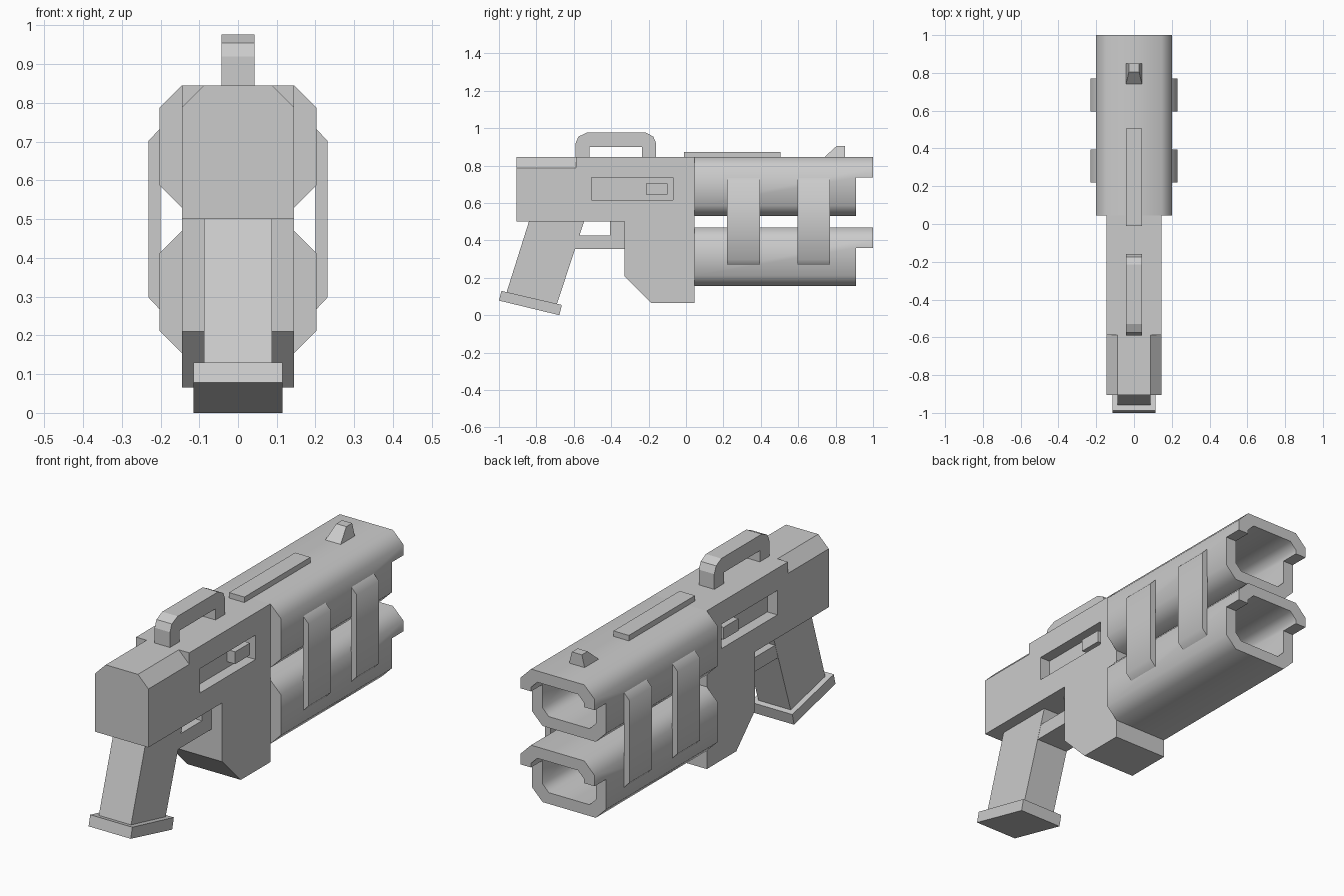
import bpy, bmesh
from mathutils import Vector

if "Cube" in bpy.data.objects:
    bpy.data.objects.remove(bpy.data.objects["Cube"])


def prism(name, pts, axis, a, b):
    """Extrude a profile: axis X takes (y, z) points, axis Y takes (x, z)."""
    bm = bmesh.new()
    place = (lambda p, t: (t, p[0], p[1])) if axis == 'X' else (lambda p, t: (p[0], t, p[1]))
    face = bm.faces.new([bm.verts.new(place(p, a)) for p in pts])
    ext = bmesh.ops.extrude_face_region(bm, geom=[face])
    d = Vector((b - a, 0, 0)) if axis == 'X' else Vector((0, b - a, 0))
    bmesh.ops.translate(bm, vec=d, verts=[v for v in ext['geom'] if isinstance(v, bmesh.types.BMVert)])
    bmesh.ops.recalc_face_normals(bm, faces=bm.faces)
    me = bpy.data.meshes.new(name)
    bm.to_mesh(me)
    bm.free()
    ob = bpy.data.objects.new(name, me)
    bpy.context.collection.objects.link(ob)
    return ob


def rect(a0, a1, b0, b1):
    return [(a0, b0), (a1, b0), (a1, b1), (a0, b1)]


def octagon(w, h, c, z):
    return [(w - c, z - h), (w, z - h + c), (w, z + h - c), (w - c, z + h),
            (c - w, z + h), (-w, z + h - c), (-w, z - h + c), (c - w, z - h)]


def cut(ob, cutter):
    m = ob.modifiers.new("cut", 'BOOLEAN')
    m.operation, m.solver, m.object = 'DIFFERENCE', 'EXACT', cutter
    bpy.context.view_layer.objects.active = ob
    bpy.ops.object.modifier_apply(modifier=m.name)
    bpy.data.objects.remove(cutter)


def smooth(ob):
    bpy.ops.object.select_all(action='DESELECT')
    ob.select_set(True)
    bpy.context.view_layer.objects.active = ob
    bpy.ops.object.shade_smooth_by_angle(angle=1.0)


# Receiver with front block, rear chamfers and side recesses
W = 0.145
receiver = prism("receiver", [(-.905, .5), (-.33, .5), (-.33, .21), (-.185, .065),
                              (.045, .065), (.045, .845), (-.905, .845)], 'X', -W, W)
for s in (-1, 1):
    cut(receiver, prism("chamfer_cutter", [(s * .088, .845), (s * .145, .788), (s * .2, .788),
                                           (s * .2, .9), (s * .088, .9)], 'Y', -1, -.587))
    cut(receiver, prism("recess_cutter", rect(-.505, -.07, .615, .735), 'X', s * .09, s * .2))
    prism("bolt_handle", rect(-.215, -.1, .645, .705), 'X', s * .085, s * .135)

# Grip, base plate and trigger guard
prism("grip", [(-.84, .5), (-.545, .5), (-.69, .06), (-.96, .12)], 'X', -.088, .088)
prism("grip_base", [(-.987, .13), (-.664, .055), (-.677, 0), (-1, .078)], 'X', -.115, .115)
prism("trigger_guard", [(-.6, .355), (-.33, .355), (-.33, .5), (-.405, .5),
                        (-.405, .425), (-.58, .425)], 'X', -.087, .087)

# Carry handle, top rail and front sight
prism("carry_handle", [(-.59, .84), (-.59, .92), (-.575, .955), (-.53, .976), (-.215, .976),
                       (-.175, .955), (-.16, .92), (-.16, .84), (-.235, .84), (-.235, .9),
                       (-.515, .9), (-.515, .84)], 'X', -.042, .042)
prism("top_rail", rect(-.01, .505, .84, .872), 'X', -.042, .042)
sight = prism("front_sight", [(.74, .845), (.805, .904), (.85, .904), (.85, .845)], 'X', -.042, .042)
for v in sight.data.vertices:
    if v.co.z > .87:
        v.co.x *= .65

# Two hollow barrels with stepped muzzles
for name, z in (("upper_barrel", .6875), ("lower_barrel", .3125)):
    barrel = prism(name, octagon(.202, .1575, .057, z), 'Y', .045, 1)
    cut(barrel, prism("bore_cutter", octagon(.145, .102, .034, z), 'Y', .5, 1.2))
    cut(barrel, prism("muzzle_cutter", rect(-.4, .4, z - .172, z + .0475), 'Y', .91, 1.2))
    smooth(barrel)

# Side bands tying the barrels together
for y in (.22, .595):
    for s in (-1, 1):
        smooth(prism("barrel_band", [(s * .2, .265), (s * .231, .298), (s * .231, .702),
                                     (s * .2, .735)], 'Y', y, y + .175))
